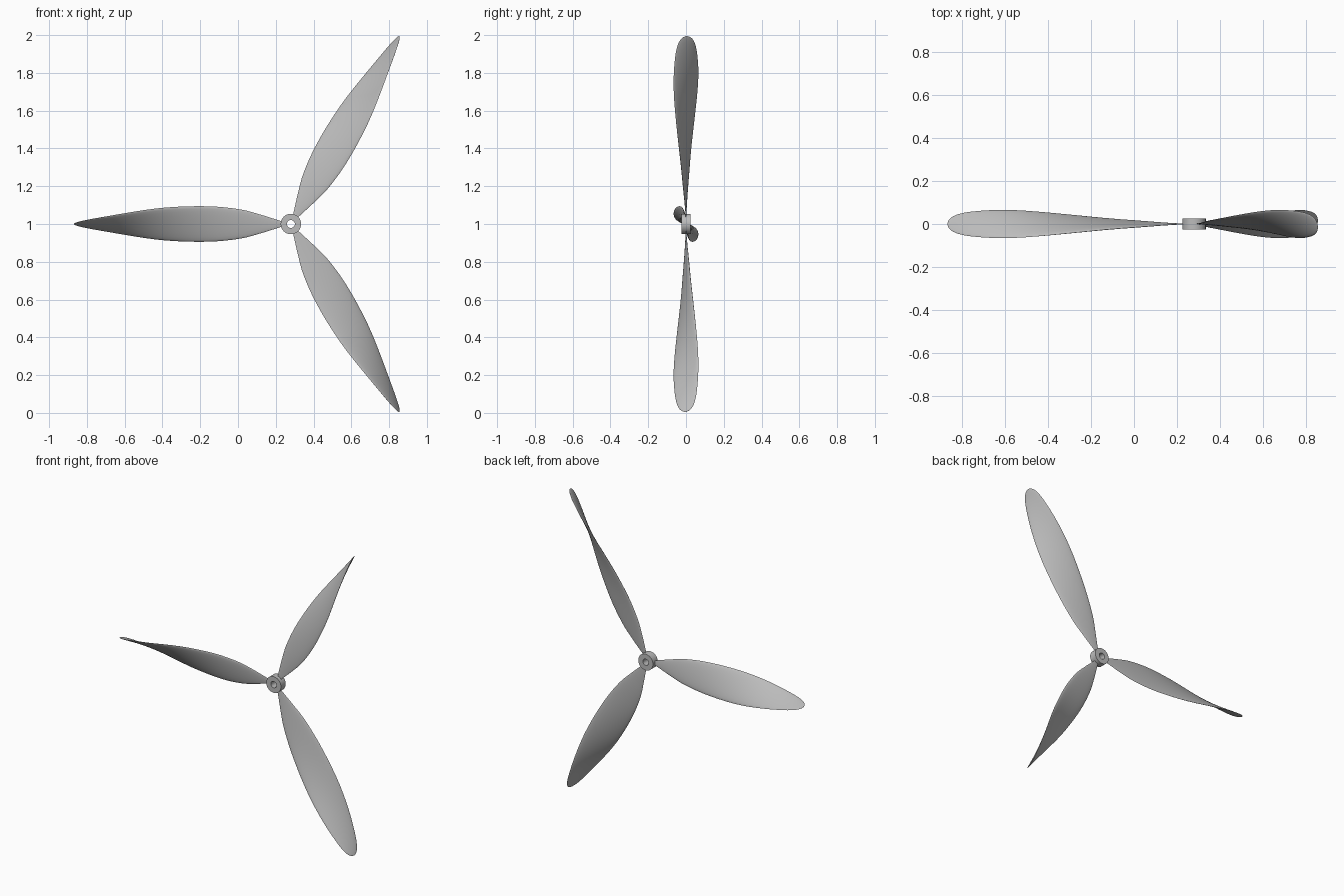
import bpy, bmesh
from math import sin, cos, pi, radians
from mathutils import Matrix, Vector

cube = bpy.data.objects.get("Cube")
if cube:
    bpy.data.objects.remove(cube)

HUB = Vector((0.28, 0, 1.0))

grey = bpy.data.materials.new("plain grey")
grey.use_nodes = True
colour = (0.5, 0.5, 0.5, 1)
grey.diffuse_color = colour
grey.node_tree.nodes["Principled BSDF"].inputs["Base Color"].default_value = colour


def finish(bm, name, angle):
    bmesh.ops.recalc_face_normals(bm, faces=bm.faces)
    mesh = bpy.data.meshes.new(name)
    bm.to_mesh(mesh)
    bm.free()
    mesh.materials.append(grey)
    ob = bpy.data.objects.new(name, mesh)
    bpy.context.collection.objects.link(ob)
    bpy.ops.object.select_all(action='DESELECT')
    ob.select_set(True)
    bpy.context.view_layer.objects.active = ob
    bpy.ops.object.shade_smooth_by_angle(angle=radians(angle))
    return ob


def bridge_rings(bm, rings, closed=False):
    pairs = list(zip(rings, rings[1:])) + ([(rings[-1], rings[0])] if closed else [])
    for a, b in pairs:
        n = len(a)
        for i in range(n):
            j = (i + 1) % n
            bm.faces.new((a[i], a[j], b[j], b[i]))


# Hub: a short tube turned around the y axis
bm = bmesh.new()
profile = [(0.054, -0.025), (0.054, 0.025), (0.021, 0.025), (0.021, -0.025)]
steps = 48
rings = [[bm.verts.new((r * cos(2 * pi * i / steps), y, r * sin(2 * pi * i / steps)))
          for i in range(steps)] for r, y in profile]
bridge_rings(bm, rings, closed=True)
finish(bm, "hub", 30).location = HUB

# Blade stations: distance from hub centre, half chord, twist in degrees
stations = [Vector(s) for s in (
    (0.04, 0.012, 4), (0.1, 0.031, 6), (0.164, 0.051, 8), (0.27, 0.079, 11),
    (0.437, 0.098, 17), (0.67, 0.101, 31), (0.88, 0.087, 49), (1.04, 0.064, 63),
    (1.11, 0.044, 70), (1.14, 0.022, 73), (1.148, 0.003, 74))]


def smooth_stations(pts, parts=4):
    padded = [2 * pts[0] - pts[1]] + pts + [2 * pts[-1] - pts[-2]]
    for a, b, c, d in zip(padded, padded[1:], padded[2:], padded[3:]):
        for k in range(parts):
            t = k / parts
            yield 0.5 * (2 * b + (c - a) * t + (2 * a - 5 * b + 4 * c - d) * t * t
                         + (3 * b - a - 3 * c + d) * t ** 3)
    yield pts[-1]


def make_blade(name, turn):
    bm = bmesh.new()
    rings = []
    for r, half, twist in smooth_stations(stations):
        t = radians(twist)
        ring = []
        for i in range(24):
            a = 2 * pi * i / 24
            along, thick = half * cos(a), 0.1 * half * sin(a)
            ring.append(bm.verts.new((-r, -along * sin(t) + thick * cos(t),
                                      along * cos(t) + thick * sin(t))))
        rings.append(ring)
    bridge_rings(bm, rings)
    bm.faces.new(rings[0])
    bm.faces.new(rings[-1])
    bm.transform(Matrix.Rotation(radians(turn), 4, 'Y'))
    finish(bm, name, 60).location = HUB


# Three twisted blades, evenly spaced
for name, turn in (("right_blade", 0), ("upper_left_blade", 120), ("lower_left_blade", 240)):
    make_blade(name, turn)
